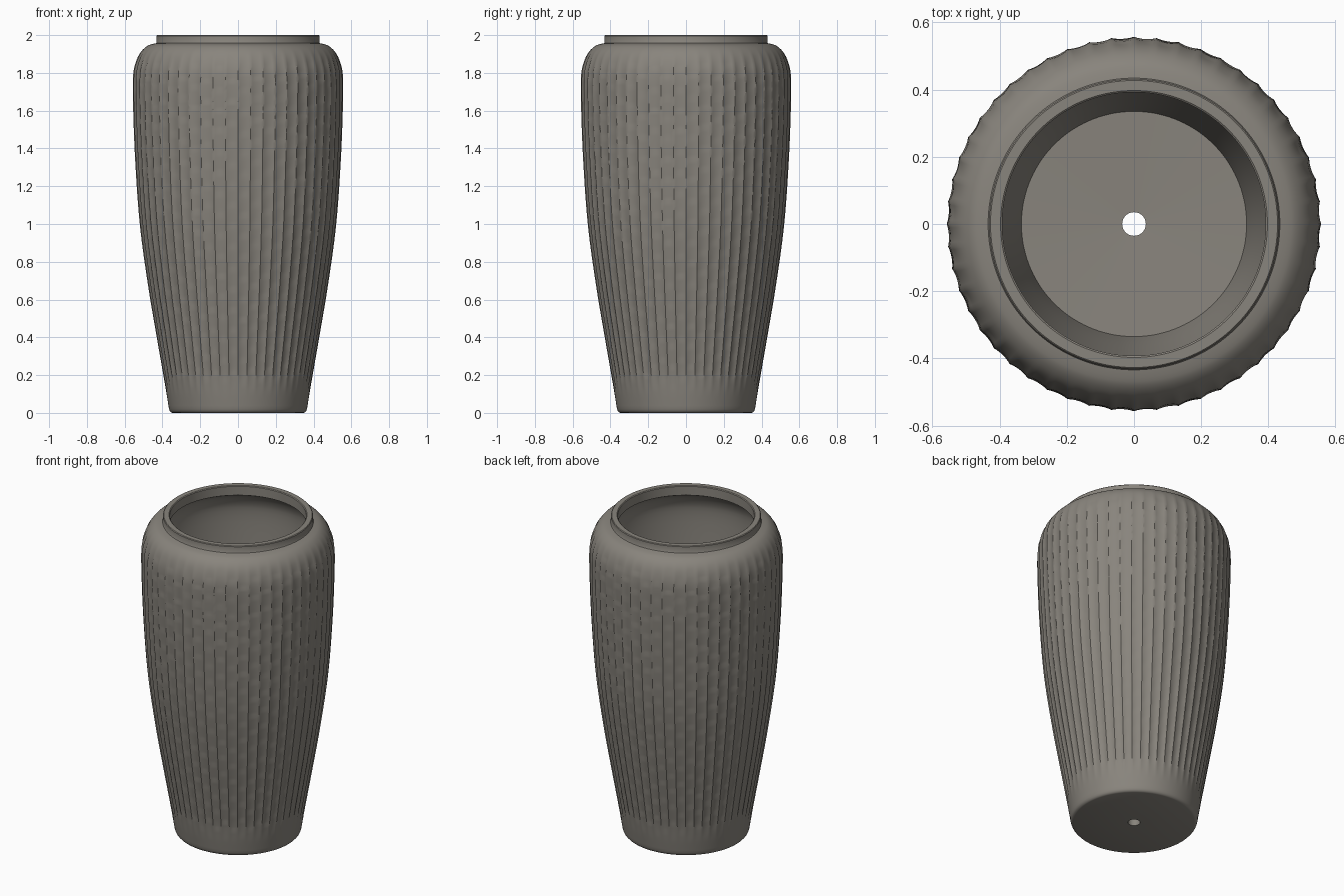
import bpy, math, random
from mathutils import Vector

if "Cube" in bpy.data.objects:
    bpy.data.objects.remove(bpy.data.objects["Cube"])

random.seed(4)
COLS, SUB = 52, 6            # chisel columns around, vertices per column
SEGS = COLS * SUB
ROW_H, DEPTH = 0.11, 0.008   # height and depth of one chisel mark

clay = bpy.data.materials.new("warm grey clay")
clay.diffuse_color = (0.25, 0.233, 0.205, 1)
clay.use_nodes = True
clay.node_tree.nodes["Principled BSDF"].inputs["Base Color"].default_value = clay.diffuse_color


def smoothstep(a, b, x):
    t = min(max((x - a) / (b - a), 0), 1)
    return t * t * (3 - 2 * t)


# Outer wall: radius and height, from foot to shoulder
KEYS = [(0.365, 0.02), (0.39, 0.17), (0.43, 0.4), (0.477, 0.68), (0.52, 1.0),
        (0.545, 1.35), (0.556, 1.65), (0.555, 1.79), (0.54, 1.86),
        (0.515, 1.91), (0.48, 1.943), (0.445, 1.955)]


def spline(keys, steps):
    """Catmull-Rom curve through the key points."""
    p = [Vector(k) for k in keys]
    p = [2 * p[0] - p[1]] + p + [2 * p[-1] - p[-2]]
    out = []
    for i in range(1, len(p) - 2):
        a, b, c, d = p[i - 1:i + 3]
        n = max(3, round((c - b).length * steps))
        for k in range(n):
            t = k / n
            out.append(0.5 * (2 * b + (c - a) * t + (2 * a - 5 * b + 4 * c - d) * t * t
                              + (3 * b - a - 3 * c + d) * t ** 3))
    return out + [p[-2]]


# Staggered chisel marks, each column shifted in height
shift = [(c % 2) * 0.5 + random.uniform(-0.18, 0.18) for c in range(COLS)]


def carve(seg, z):
    col = seg // SUB
    u = (seg % SUB) / SUB * 2 - 1
    row = z / ROW_H + shift[col]
    v = row - math.floor(row)
    fade = smoothstep(0.08, 0.25, z) * (1 - smoothstep(1.82, 1.94, z))
    mark = 0.55 + 0.45 * smoothstep(0, 0.15, v) * (1 - 0.8 * v)
    return DEPTH * fade * (1 - u * u) * mark


def lathe(name, profile, carved):
    """Revolve a closed profile of (radius, height) points."""
    verts, faces = [], []
    n = len(profile)
    for i, (r, z) in enumerate(profile):
        for s in range(SEGS):
            a = 2 * math.pi * s / SEGS
            rr = r - (carve(s, z) if i in carved else 0)
            verts.append((rr * math.cos(a), rr * math.sin(a), z))
    for i in range(n):
        j = (i + 1) % n
        for s in range(SEGS):
            t = (s + 1) % SEGS
            faces.append((i * SEGS + s, i * SEGS + t, j * SEGS + t, j * SEGS + s))
    mesh = bpy.data.meshes.new(name)
    mesh.from_pydata(verts, [], faces)
    mesh.materials.append(clay)
    obj = bpy.data.objects.new(name, mesh)
    bpy.context.collection.objects.link(obj)
    bpy.context.view_layer.objects.active = obj
    obj.select_set(True)
    bpy.ops.object.shade_smooth_by_angle(angle=math.radians(35))
    obj.select_set(False)
    return obj


# Underside with drain hole, rounded foot edge
foot = [(0.035, 0.0), (0.347, 0.0), (0.355, 0.003), (0.361, 0.01)]
outer = [tuple(p) for p in spline(KEYS, 55)]
# Collar and rim, then the inner wall down to the floor
rim = [(0.434, 1.957), (0.431, 1.963), (0.431, 1.996), (0.427, 2.0),
       (0.397, 2.0), (0.392, 1.996), (0.392, 1.94)]
inner = [(0.43, 1.92), (0.475, 1.89), (0.505, 1.84), (0.518, 1.78), (0.519, 1.65),
         (0.508, 1.35), (0.483, 1.0), (0.44, 0.68), (0.393, 0.4), (0.353, 0.17),
         (0.335, 0.05)]
inner = [tuple(p) for p in spline(inner, 14)]
floor = [(0.035, 0.04)]

carved = range(len(foot), len(foot) + len(outer))
lathe("vase", foot + outer + rim + inner + floor, carved)
